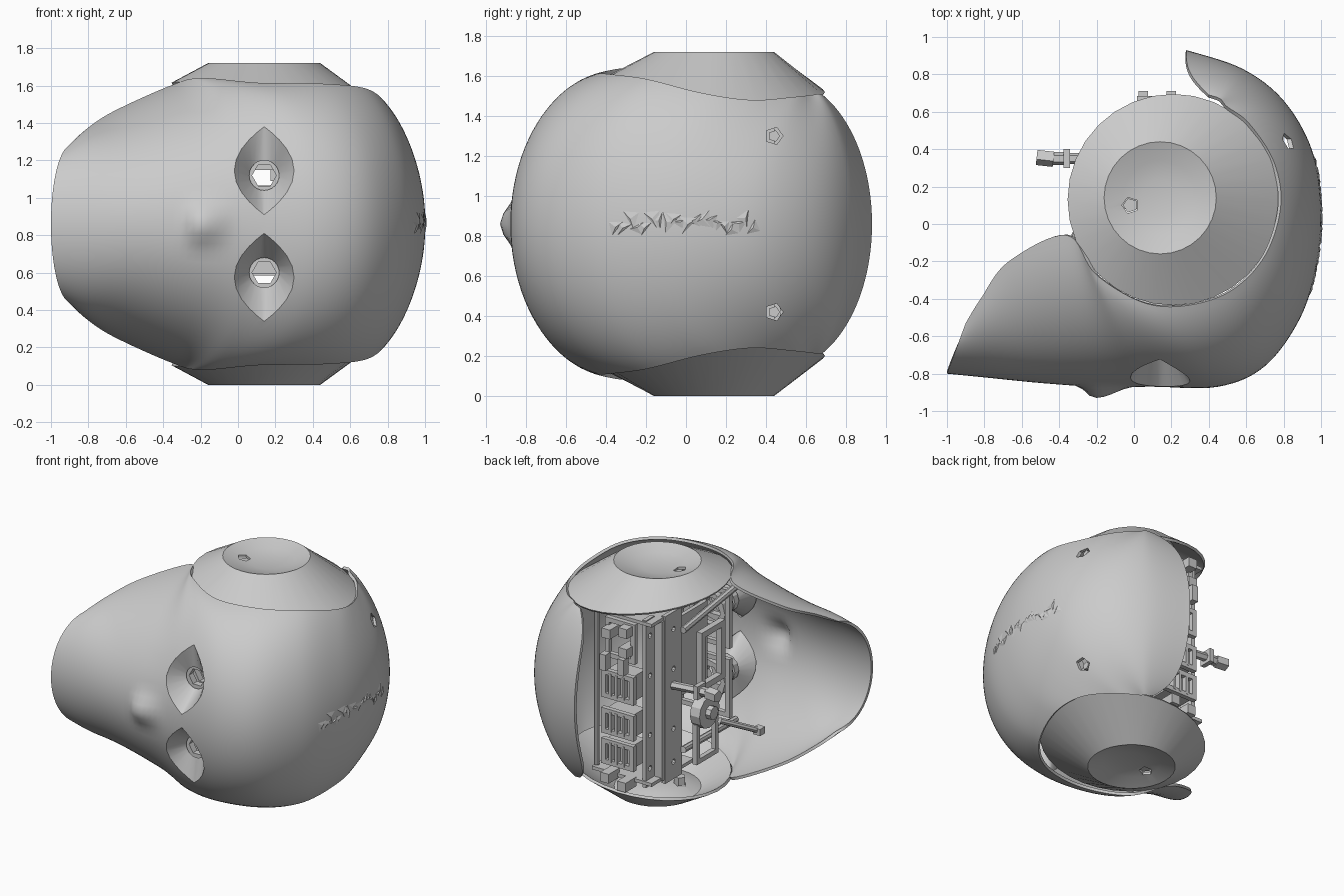
import bpy, bmesh, math, random
from mathutils import Vector
from mathutils.bvhtree import BVHTree

cube = bpy.data.objects.get("Cube")
if cube:
    bpy.data.objects.remove(cube, do_unlink=True)
random.seed(4)
MID = 0.86                      # mirror plane height
EAR = Vector((0.21, 0.13))      # centre of the ear openings

grey = bpy.data.materials.new("plain_grey")
grey.use_nodes = True
tone = (0.6, 0.6, 0.6, 1)
grey.diffuse_color = tone
grey.node_tree.nodes["Principled BSDF"].inputs["Base Color"].default_value = tone


def add(name, verts, faces, smooth=False):
    mesh = bpy.data.meshes.new(name)
    mesh.from_pydata(verts, [], faces)
    mesh.materials.append(grey)
    ob = bpy.data.objects.new(name, mesh)
    bpy.context.collection.objects.link(ob)
    if smooth:
        shade(ob)
    return ob


def activate(ob):
    bpy.ops.object.select_all(action='DESELECT')
    ob.select_set(True)
    bpy.context.view_layer.objects.active = ob


def shade(ob):
    activate(ob)
    bpy.ops.object.shade_smooth_by_angle(angle=math.radians(35))


def solidify(ob, thickness):
    mod = ob.modifiers.new("thickness", 'SOLIDIFY')
    mod.thickness, mod.offset = thickness, -1
    activate(ob)
    bpy.ops.object.modifier_apply(modifier=mod.name)


def cut(ob, cutter):
    cutter.hide_render = True
    mod = ob.modifiers.new("cut", 'BOOLEAN')
    mod.operation, mod.solver, mod.object = 'DIFFERENCE', 'EXACT', cutter
    activate(ob)
    bpy.ops.object.modifier_apply(modifier=mod.name)
    bpy.data.objects.remove(cutter, do_unlink=True)


def prism(name, loop, shift):
    """Extrude a closed loop of points along a vector."""
    n = len(loop)
    pts = [Vector(p) for p in loop]
    verts = pts + [p + Vector(shift) for p in pts]
    faces = [(i, (i + 1) % n, n + (i + 1) % n, n + i) for i in range(n)]
    faces += [tuple(reversed(range(n))), tuple(range(n, 2 * n))]
    ob = add(name, verts, faces)
    bm = bmesh.new()
    bm.from_mesh(ob.data)
    bmesh.ops.recalc_face_normals(bm, faces=bm.faces)
    bm.to_mesh(ob.data)
    bm.free()
    return ob


def ngon(centre, r, n, axis):
    """Points of a regular polygon facing along the given axis."""
    turn = Vector(axis).to_track_quat('Z', 'Y')
    return [Vector(centre) + turn @ Vector((r * math.cos(a), r * math.sin(a), 0))
            for a in (math.tau * k / n for k in range(n))]


def rod(name, a, b, r, n=8):
    a, b = Vector(a), Vector(b)
    return prism(name, ngon(a, r, n, b - a), b - a)


def box(name, centre, size):
    (x, y, z), (w, d, h) = centre, size
    w, d = w / 2, d / 2
    loop = [(x + i * w, y + j * d, z - h / 2) for i, j in ((-1, -1), (1, -1), (1, 1), (-1, 1))]
    return prism(name, loop, (0, 0, h))


def frame(name, centre, width, height, bar, facing):
    """Four bars around an opening; facing is 'x' or 'y'."""
    x, y, z = centre
    for s in (-1, 1):
        off = s * (width - bar) / 2
        up = (x, y + off, z) if facing == 'x' else (x + off, y, z)
        box(name + "_post", up, (bar, bar, height))
        across = (bar, width, bar) if facing == 'x' else (width, bar, bar)
        box(name + "_rail", (x, y, z + s * (height - bar) / 2), across)


# Head shell: rows from the mirror plane profile to the side edge, with arc angle
def ear(deg, rise):
    a = math.radians(deg)
    return (EAR.x + 0.575 * math.cos(a), EAR.y + 0.575 * math.sin(a), rise)


rows = [((-1, -.8), (-.9, -.53, .42), 85), ((-.8, -.82), (-.82, -.4, .5), 88),
        ((-.5, -.85), (-.67, -.2, .6), 88), ((-.2, -.87), (-.36, -.06, .74), 88),
        ((.1, -.87), ear(225, .78), 85), ((.45, -.87), ear(260, .755), 80),
        ((.7, -.76), ear(295, .75), 70), ((.89, -.5), ear(325, .725), 64),
        ((.98, -.2), ear(355, .655), 62), ((1, .1), ear(20, .62), 62),
        ((.95, .4), ear(45, .635), 62), ((.8, .66), ear(60, .645), 62),
        ((.58, .83), (.46, .67, .65), 62), ((.28, .93), (.4, .69, .64), 62)]
rows = [m + e + (math.radians(arc),) for m, e, arc in rows]


def spline(i, t):
    p = [rows[min(max(i + k, 0), len(rows) - 1)] for k in (-1, 0, 1, 2)]
    return [b + t / 2 * (c - a + t * (2 * a - 5 * b + 4 * c - d + t * (3 * (b - c) + d - a)))
            for a, b, c, d in zip(*p)]


def fade(d):
    return 0.5 + 0.5 * math.cos(math.pi * min(1, abs(d)))


STEP, HALF = 8, 22
verts, faces = [], []
count = (len(rows) - 1) * STEP + 1
for k in range(count):
    i = min(k // STEP, len(rows) - 2)
    mx, my, ex, ey, h, arc = spline(i, k / STEP - i)
    bow = 0.04 * max(0, k / STEP - len(rows) + 2)
    for j in range(-HALF, HALF + 1):
        a = j / HALF * arc
        f = (1 - math.cos(a)) / (1 - math.cos(arc))
        x, y, z = mx + (ex - mx) * f, my + (ey - my) * f, h * math.sin(a) / math.sin(arc)
        x -= bow * math.sin(math.pi * f)
        # nose bump
        if y < -0.6:
            y -= 0.06 * fade((x + 0.21) / (0.1 if x < -0.21 else 0.22)) * fade(z / 0.16)
        verts.append(Vector((x, y, MID + z)))
ring = 2 * HALF + 1
for k in range(count - 1):
    for j in range(ring - 1):
        q = k * ring + j
        faces.append((q, q + ring, q + ring + 1, q + 1))
skin = BVHTree.FromPolygons(verts, faces)
shell = add("head_shell", verts, faces)
solidify(shell, 0.02)

# Eye sockets: pointed openings with funnels, and a mounting ring behind each
for s in (-1, 1):
    rim, n = [], 24
    for k in range(n):
        c, v = math.cos(math.tau * k / n), math.sin(math.tau * k / n)
        rim.append(Vector((0.14 + 0.16 * c * abs(c), 0, MID + s * 0.285 + 0.235 * v)))
    cut(shell, prism("eye_cutter", [p + Vector((0, -1.2, 0)) for p in rim], (0, 0.8, 0)))
    pts = []
    for p in rim:
        hit = skin.ray_cast(Vector((p.x, -2, p.z)), Vector((0, 1, 0)))[0]
        pts.append(Vector((p.x, hit.y, p.z)))
    for k in range(n):
        a = math.tau * k / n
        pts.append(Vector((0.14 + 0.08 * math.cos(a), -0.7, MID + s * 0.26 + 0.08 * math.sin(a))))
    quads = [(k, (k + 1) % n, n + (k + 1) % n, n + k) for k in range(n)]
    add("eye_socket", pts, quads, True)
    for r, y in ((0.1, -0.69), (0.12, -0.6), (0.15, -0.5)):
        centre = Vector((0.14, y, MID + s * 0.26))
        collar = prism("eye_mount_ring", ngon(centre, r, 12, (0, 1, 0)), (0, 0.05, 0))
        bore = ngon(centre - Vector((0, 0.1, 0)), r - 0.035, 6, (0, 1, 0))
        cut(collar, prism("bore", bore, (0, 0.3, 0)))
    # side hole in the crown, with a recessed plug
    side = Vector((0, 0.44, MID + s * 0.44))
    hit = skin.ray_cast(side + Vector((2, 0, 0)), Vector((-1, 0, 0)))[0]
    cut(shell, prism("hole_cutter", ngon(side + Vector((0.6, 0, 0)), 0.045, 5, (1, 0, 0)), (0.6, 0, 0)))
    rod("crown_plug", hit - Vector((0.07, 0, 0)), hit - Vector((0.025, 0, 0)), 0.03, 5)
shade(shell)

# Jagged chips lying along the crown
for k in range(20):
    y, z = -0.35 + 0.036 * k, MID + random.uniform(-0.03, 0.03)
    hit, normal = skin.ray_cast(Vector((2, y, z)), Vector((-1, 0, 0)))[:2]
    turn = normal.to_track_quat('Z', 'Y')
    a, r = random.uniform(0, math.tau), random.uniform(0.035, 0.06)
    loop = [hit + turn @ Vector((r * math.cos(a + b), r * math.sin(a + b), 0))
            for b in (0, 1.9, 3.6)]
    add("crown_chip", loop + [hit + normal * 0.008],
        [(0, 1, 3), (1, 2, 3), (2, 0, 3), (0, 2, 1)])

# Ear caps: sloping collar with a dished centre and a small hole
SEG = 32
for s in (-1, 1):
    pts, quads = [], []
    for cx, cy, r, h in ((0.21, 0.13, 0.565, 0), (0.14, 0.14, 0.3, 0.86),
                         (0.14, 0.14, 0.2, 0.825), (0.14, 0.14, 0.1, 0.805)):
        for k in range(SEG):
            a = math.tau * k / SEG
            rise = h or 0.685 - 0.075 * math.cos(a - 0.35)
            pts.append((cx + r * math.cos(a), cy + r * math.sin(a), MID + s * rise))
    for b in range(0, 3 * SEG, SEG):
        for k in range(SEG):
            m = (k + 1) % SEG
            quads.append((b + k, b + m, b + SEG + m, b + SEG + k))
    quads.append(tuple(range(3 * SEG, 4 * SEG)))
    if s < 0:
        quads = [tuple(reversed(q)) for q in quads]
    cap = add("ear_cap", pts, quads)
    solidify(cap, 0.02)
    cut(cap, prism("hole_cutter", ngon((-0.02, 0.1, MID + s * 0.6), 0.045, 5, (0, 0, 1)), (0, 0, s * 0.4)))
    rod("cap_plug", (-0.02, 0.1, MID + s * 0.74), (-0.02, 0.1, MID + s * 0.8), 0.04, 5)
    shade(cap)

# Inner chassis: drilled back plates and cross members
for x, y, d in ((-0.12, 0.34, 0.2), (-0.05, 0.52, 0.1)):
    plate = box("back_plate", (x, y, 0.85), (0.03, d, 1.26))
    for z in (0.35, 0.6, 1.05, 1.35):
        cut(plate, rod("drill", (x - 0.1, y, z), (x + 0.1, y, z), 0.02))
box("plate_web", (-0.085, 0.455, 0.85), (0.09, 0.03, 1.2))
for s in (-1, 1):
    box("cross_plate", (0.13, 0.33, MID + s * 0.6), (0.5, 0.5, 0.025))
    rod("side_post", (0.36, 0.55, MID), (0.36, 0.55, MID + s * 0.58), 0.02)
    rod("face_strut", (-0.1, -0.45, MID + s * 0.5), (-0.15, 0.25, MID + s * 0.45), 0.025)
    frame("face_frame", (0.14, -0.42, MID + s * 0.26), 0.44, 0.44, 0.035, 'y')

# Motor column with slotted housings
for z, h in ((0.45, 0.19), (0.68, 0.19), (0.96, 0.21)):
    box("motor_body", (0.12, 0.54, z), (0.22, 0.14, h * 0.9))
    frame("motor_frame", (0.12, 0.63, z), 0.27, h, 0.035, 'y')
    for x in (0.07, 0.13, 0.18):
        box("motor_fin", (x, 0.63, z), (0.02, 0.04, h * 0.8))
frame("upper_bracket", (0.12, 0.6, 1.3), 0.25, 0.3, 0.035, 'y')
for x, z in ((0.05, 1.25), (0.19, 1.36), (0.05, 1.4), (0.2, 0.27), (0.06, 0.24)):
    box("bracket_block", (x, 0.62, z), (0.07, 0.13, 0.07))
for x in (0.05, 0.2):
    box("rear_clip", (x, 0.68, 1.15), (0.05, 0.06, 0.12))

# Side brackets and jaw drive
frame("jaw_bracket", (-0.25, 0.06, 1.08), 0.28, 0.44, 0.045, 'x')
frame("lower_bracket", (-0.22, 0.08, 0.45), 0.26, 0.3, 0.035, 'x')
box("control_panel", (-0.08, 0.05, 1.08), (0.03, 0.34, 0.6))
rod("drive_wheel", (-0.28, 0.12, 0.68), (-0.2, 0.12, 0.68), 0.12, 12)
rod("drive_hub", (-0.32, 0.12, 0.68), (-0.2, 0.12, 0.68), 0.05)
rod("jaw_rod", (-0.28, 0, 0.57), (-0.42, -0.27, 0.43), 0.022)
box("jaw_rod_end", (-0.42, -0.27, 0.43), (0.06, 0.06, 0.05))

# Cable connector standing out of the open back
rod("connector_stem", (-0.12, 0.35, 0.93), (-0.36, 0.35, 0.95), 0.03, 6)
frame("connector_yoke", (-0.36, 0.35, 0.95), 0.1, 0.1, 0.035, 'x')
rod("connector_joint", (-0.35, 0.35, 0.95), (-0.45, 0.35, 0.95), 0.035, 6)
rod("connector_tip", (-0.43, 0.35, 0.95), (-0.52, 0.36, 0.95), 0.045, 5)
